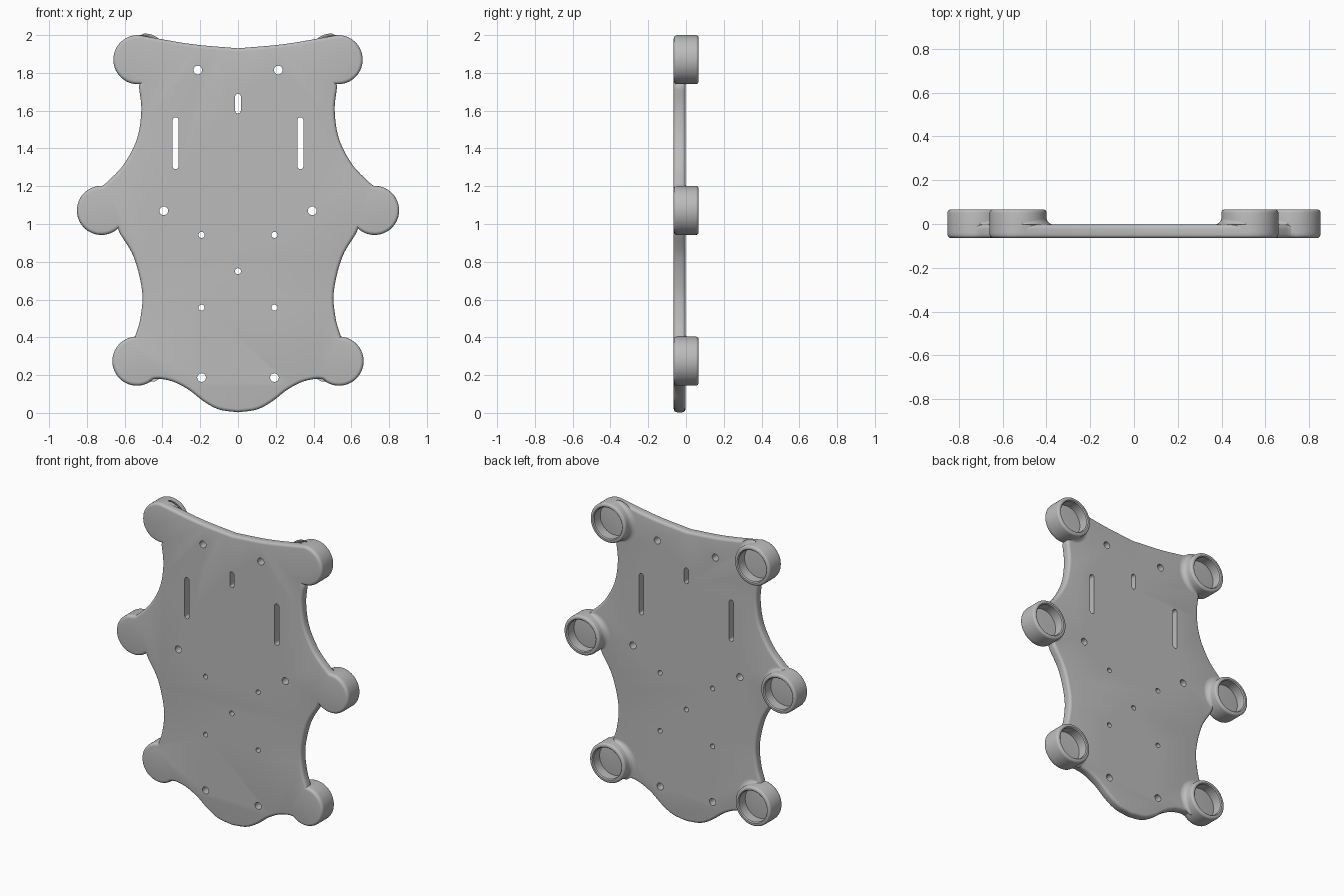
import bpy, bmesh
from math import sin, cos, pi, radians, sqrt
from mathutils import Vector

if "Cube" in bpy.data.objects:
    bpy.data.objects.remove(bpy.data.objects["Cube"], do_unlink=True)

FRONT, BACK, RIM = -0.065, -0.003, 0.066
R = 0.13
# cup centre x, z, then the angular span facing the plate
CUPS = {"upper": (0.53, 1.87, 92, 266), "middle": (0.723, 1.072, 92, 228),
        "lower": (0.535, 0.274, 86, 240)}

grey = bpy.data.materials.new("plain grey")
grey.use_nodes = True
grey.diffuse_color = (0.5, 0.5, 0.5, 1)
grey.node_tree.nodes["Principled BSDF"].inputs["Base Color"].default_value = (0.5, 0.5, 0.5, 1)


def make(name, bm):
    bmesh.ops.recalc_face_normals(bm, faces=bm.faces)
    me = bpy.data.meshes.new(name)
    bm.to_mesh(me)
    bm.free()
    me.materials.append(grey)
    ob = bpy.data.objects.new(name, me)
    bpy.context.collection.objects.link(ob)
    return ob


def smooth(ob):
    bpy.ops.object.select_all(action='DESELECT')
    ob.select_set(True)
    bpy.context.view_layer.objects.active = ob
    bpy.ops.object.shade_smooth_by_angle(angle=radians(35))


def spline(pts, n=6):
    """Smooth curve through the points, last point left out."""
    p = [Vector(q) for q in pts]
    p = [2 * p[0] - p[1]] + p + [2 * p[-1] - p[-2]]
    out = []
    for a, b, c, d in zip(p, p[1:], p[2:], p[3:]):
        for i in range(n):
            t = i / n
            out.append(0.5 * (2 * b + (c - a) * t + (2 * a - 5 * b + 4 * c - d) * t * t
                              + (3 * b - a - 3 * c + d) * t ** 3))
    return out


def arc(cx, cz, r, a0, a1, n=28):
    return [Vector((cx + r * cos(radians(a0 + (a1 - a0) * i / n)),
                    cz + r * sin(radians(a0 + (a1 - a0) * i / n)))) for i in range(n + 1)]


def prism(bm, pts, y0, y1):
    face = bm.faces.new([bm.verts.new((p.x, y0, p.y)) for p in pts])
    ext = bmesh.ops.extrude_face_region(bm, geom=[face])
    new = [v for v in ext["geom"] if isinstance(v, bmesh.types.BMVert)]
    bmesh.ops.translate(bm, verts=new, vec=(0, y1 - y0, 0))


# Plate outline: one half, then mirrored
def lobe(key):
    x, z, a0, a1 = CUPS[key]
    return arc(x, z, R, a0, a1 - 360)


up, mid, low = lobe("upper"), lobe("middle"), lobe("lower")
half = spline([(0, 1.93), (0.25, 1.953), up[0]]) + up
half += spline([(0.525, 1.732), (0.512, 1.6), (0.535, 1.45), (0.605, 1.315), (0.69, 1.225), mid[0]]) + mid
half += spline([(0.625, 0.95), (0.55, 0.82), (0.507, 0.64), (0.517, 0.5), (0.543, 0.41), low[0]], 5)[:-2] + low
half += spline([(0.45, 0.178), (0.41, 0.18), (0.34, 0.164), (0.26, 0.122), (0.18, 0.06), (0.1, 0.018), (0, 0.003)])
half.append(Vector((0, 0.003)))
clean = [half[0]]
for p in half[1:]:
    if (p - clean[-1]).length > 0.004:
        clean.append(p)
outline = clean + [Vector((-p.x, p.y)) for p in reversed(clean[1:-1])]

bm = bmesh.new()
prism(bm, outline, FRONT, BACK)
rims = [e for e in bm.edges if abs(e.verts[0].co.y - e.verts[1].co.y) < 1e-5]
bmesh.ops.bevel(bm, geom=rims, offset=0.018, offset_type='OFFSET', segments=4,
                profile=0.5, affect='EDGES')
plate = make("body_plate", bm)

# Screw holes and slots
bm = bmesh.new()
for x, z, r in [(0.213, 1.815, 0.023), (0.393, 1.07, 0.023), (0.193, 0.942, 0.016),
                (0.193, 0.557, 0.016), (0.193, 0.187, 0.023), (0, 0.75, 0.016)]:
    for s in ((1, -1) if x else (1,)):
        prism(bm, arc(s * x, z, r, 0, 345, 23), -0.2, 0.2)
for x, z0, z1, r in [(-0.33, 1.29, 1.565, 0.016), (0.33, 1.29, 1.565, 0.016), (0, 1.585, 1.69, 0.015)]:
    prism(bm, arc(x, z1 - r, r, 0, 180, 10) + arc(x, z0 + r, r, 180, 360, 10), -0.2, 0.2)
cutter = make("hole_cutter", bm)
cutter.hide_render = True
mod = plate.modifiers.new("holes", 'BOOLEAN')
mod.operation, mod.solver, mod.object = 'DIFFERENCE', 'EXACT', cutter
bpy.context.view_layer.objects.active = plate
bpy.ops.object.modifier_apply(modifier=mod.name)
bpy.data.objects.remove(cutter, do_unlink=True)
smooth(plate)


# Round cups on the back, with a fillet where they meet the plate
def sweep(bm, cx, cz, side, a0, a1, n, profile):
    rings = []
    for i in range(n + 1):
        t = i / n
        a = radians(a0 + (a1 - a0) * t)
        rings.append([bm.verts.new((side * (cx + r * cos(a)), y, cz + r * sin(a)))
                      for r, y in profile(t)])
    for A, B in zip(rings, rings[1:]):
        for j in range(len(A) - 1):
            bm.faces.new((A[j], A[j + 1], B[j + 1], B[j]))


def wall(t):
    edge = [(R - 0.014 + 0.014 * cos(k * pi / 8), RIM - 0.014 + 0.014 * sin(k * pi / 8)) for k in range(5)]
    return [(R, FRONT + 0.025)] + edge + [(0.108, RIM), (0.102, RIM - 0.006), (0.102, BACK - 0.02)]


def fillet(t):
    f = 0.034 * sqrt(max(sin(pi * t), 0.0004))
    return [(R - 0.001 + f * (1 - sin(k * pi / 10)), BACK + f * (1 - cos(k * pi / 10))) for k in range(6)]


for key, (x, z, a0, a1) in CUPS.items():
    for side, label in ((1, "left"), (-1, "right")):
        bm = bmesh.new()
        sweep(bm, x, z, side, 0, 360, 56, wall)
        bmesh.ops.remove_doubles(bm, verts=bm.verts, dist=1e-5)
        smooth(make(f"{key}_{label}_cup", bm))
        bm = bmesh.new()
        sweep(bm, x, z, side, a0 + 4, a1 - 4, 28, fillet)
        ob = make(f"{key}_{label}_fillet", bm)
        if sum(p.normal.y * p.area for p in ob.data.polygons) < 0:
            ob.data.flip_normals()
        smooth(ob)
